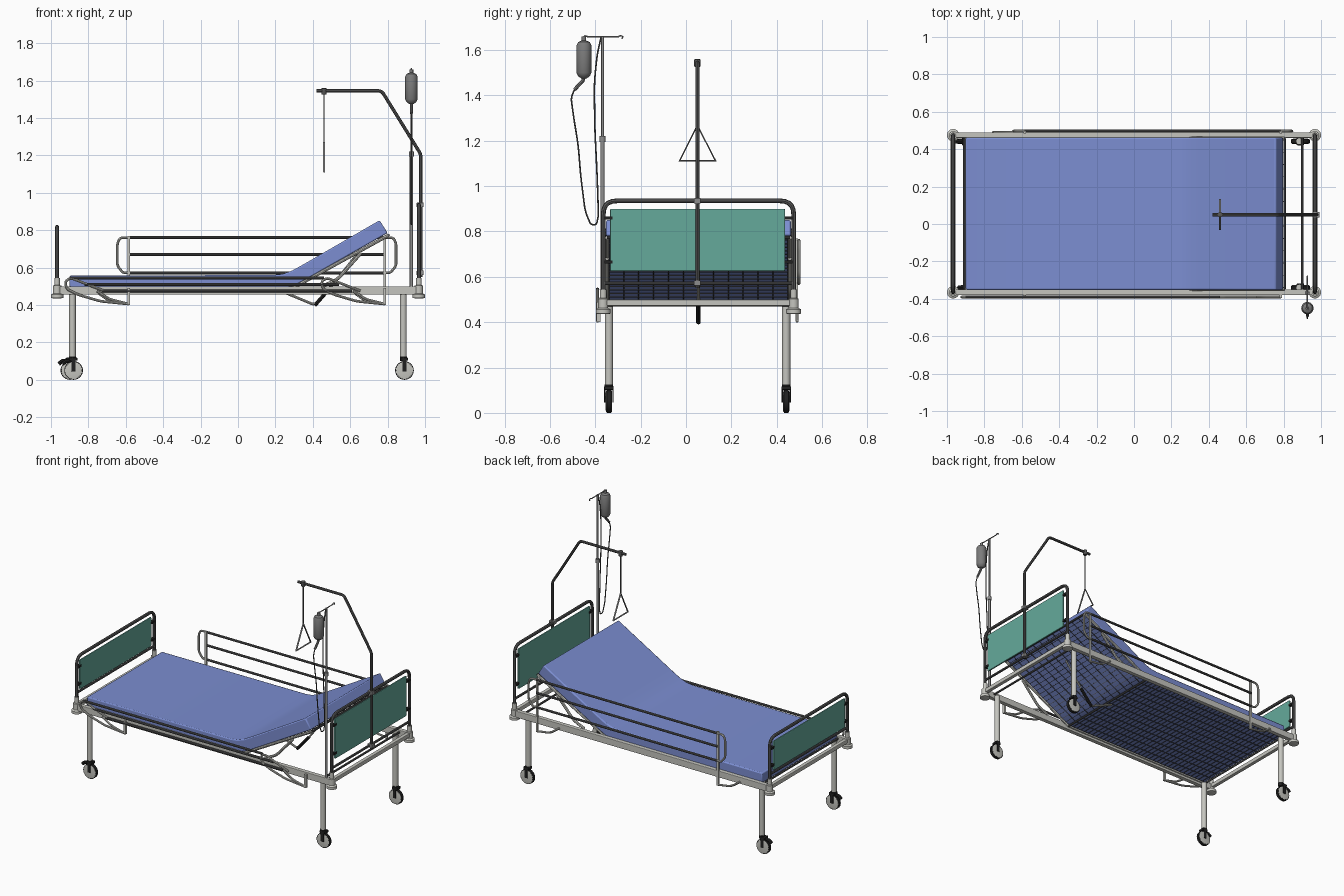
import bpy, bmesh, math
from mathutils import Vector, Matrix

if "Cube" in bpy.data.objects:
    bpy.data.objects.remove(bpy.data.objects["Cube"])

def mat(name, c):
    m = bpy.data.materials.new(name)
    m.diffuse_color = (*c, 1)
    m.use_nodes = True
    m.node_tree.nodes["Principled BSDF"].inputs["Base Color"].default_value = m.diffuse_color
    return m

LIGHT = mat("light grey paint", (0.56, 0.56, 0.52))
DARK = mat("dark grey metal", (0.10, 0.10, 0.10))
MID = mat("mid grey metal", (0.27, 0.27, 0.27))
BLACK = mat("black rubber", (0.015, 0.015, 0.015))
BLUE = mat("blue mattress", (0.20, 0.27, 0.64))
GREEN = mat("green panel", (0.13, 0.40, 0.33))
BAG = mat("bag grey", (0.20, 0.20, 0.20))

Y0, Y1, YC = -0.365, 0.475, 0.055      # bed sides and middle line

def finish(name, me, m, smooth=True):
    me.materials.clear()
    me.materials.append(m)
    ob = bpy.data.objects.new(name, me)
    bpy.context.collection.objects.link(ob)
    if smooth:
        me.shade_smooth()
        me.set_sharp_from_angle(angle=math.radians(35))
    return ob

def box(name, lo, hi, m, bevel=0.0):
    lo, hi = Vector(lo), Vector(hi)
    bm = bmesh.new()
    bmesh.ops.create_cube(bm, size=1, matrix=Matrix.Translation((lo + hi) / 2) @ Matrix.Diagonal((*(hi - lo), 1)))
    me = bpy.data.meshes.new(name)
    bm.to_mesh(me)
    bm.free()
    ob = finish(name, me, m, False)
    if bevel:
        b = ob.modifiers.new("bevel", 'BEVEL')
        b.width, b.segments = bevel, 2
    return ob

def lathe(name, prof, loc, m, axis='Z', seg=24):
    """Revolve (radius, height) points about an axis through loc."""
    bm = bmesh.new()
    rings = [[bm.verts.new((r * math.cos(2 * math.pi * i / seg), r * math.sin(2 * math.pi * i / seg), h))
              for i in range(seg)] for r, h in prof]
    for a, b in zip(rings, rings[1:]):
        for i in range(seg):
            j = (i + 1) % seg
            bm.faces.new((a[i], a[j], b[j], b[i]))
    bm.faces.new(rings[0][::-1])
    bm.faces.new(rings[-1])
    rot = Matrix.Rotation(math.pi / 2, 4, 'X') if axis == 'Y' else Matrix()
    bmesh.ops.transform(bm, matrix=Matrix.Translation(loc) @ rot, verts=bm.verts)
    me = bpy.data.meshes.new(name)
    bm.to_mesh(me)
    bm.free()
    return finish(name, me, m)

def fillet(pts, rad, n=5):
    pts = [Vector(p) for p in pts]
    out = [pts[0]]
    for a, b, c in zip(pts, pts[1:], pts[2:]):
        d = min(rad, (a - b).length * .45, (c - b).length * .45)
        p, q = b + (a - b).normalized() * d, b + (c - b).normalized() * d
        for i in range(n + 1):
            t = i / n
            out.append(p * (1 - t) ** 2 + b * 2 * t * (1 - t) + q * t * t)
    return out + [pts[-1]]

def tubes(name, paths, r, m, rad=0.0, res=2, cyclic=False):
    """Sweep a round section along one or more paths as one mesh."""
    cu = bpy.data.curves.new(name, 'CURVE')
    cu.dimensions = '3D'
    cu.bevel_depth, cu.bevel_resolution, cu.use_fill_caps = r, res, True
    for pts in paths:
        pts = fillet(pts, rad) if rad else pts
        sp = cu.splines.new('POLY')
        sp.points.add(len(pts) - 1)
        sp.use_cyclic_u = cyclic
        for p, v in zip(sp.points, pts):
            p.co = (*v, 1)
    tmp = bpy.data.objects.new("tmp", cu)
    bpy.context.collection.objects.link(tmp)
    dg = bpy.context.evaluated_depsgraph_get()
    me = bpy.data.meshes.new_from_object(tmp.evaluated_get(dg))
    bpy.data.objects.remove(tmp)
    return finish(name, me, m)

# under frame: side rails, end rails
for s, y in (("front", Y0), ("back", Y1)):
    box(s + "_side_rail", (-0.965, y - .015, .455), (0.965, y + .015, .50), LIGHT, .004)
for s, x in (("foot", -0.967), ("head", 0.967)):
    box(s + "_end_rail", (x - .013, Y0, .472), (x + .013, Y1, .50), LIGHT, .004)
tubes("head_cross_bar", [[(.90, Y0, .485), (.90, Y1, .485)]], .007, DARK)

# corner bumpers, legs and casters
for sx, x, lx in (("foot", -0.967, -0.885), ("head", 0.967, 0.884)):
    for sy, y, ly in (("front", Y0, -0.34), ("back", Y1, 0.442)):
        n = f"{sx}_{sy}_"
        lathe(n + "bumper", [(.02, .435), (.033, .438), (.033, .456), (.022, .462), (.022, .503), (.012, .507)], (x, y, 0), LIGHT)
        lathe(n + "leg", [(.018, .125), (.018, .47)], (lx, ly, 0), LIGHT)
        wx = lx + .006 - (.02 if (sx, sy) == ("foot", "back") else 0)
        lathe(n + "tyre", [(.044, -.013), (.05, -.009), (.05, .009), (.044, .013)], (wx, ly, .05), BLACK, 'Y', 28)
        lathe(n + "wheel_disc", [(.036, -.0145), (.046, -.0125), (.046, .0125), (.036, .0145)], (wx, ly, .05), LIGHT, 'Y', 28)
        lathe(n + "caster_stem", [(.016, .10), (.019, .105), (.019, .125), (.012, .13)], (lx, ly, 0), BLACK, seg=16)
        for d in (-.018, .018):
            box(n + "fork", (wx - .011, ly + d - .003, .045), (wx + .011, ly + d + .003, .115), BLACK, .002)
        box(n + "fork_top", (wx - .02, ly - .021, .102), (wx + .02, ly + .021, .118), BLACK, .003)
        if sx == "foot":
            tubes(n + "brake_pedal", [[(wx, ly, .105), (wx - .04, ly, .10), (wx - .06, ly, .085)]], .011, BLACK)

# head board and foot board: arch, panel, clips
for s, x, top, p0, p1 in (("head", .967, .935, .625, .90), ("foot", -.967, .818, .585, .785)):
    tubes(s + "_arch", [[(x, Y0, .50), (x, Y0, top), (x, Y1, top), (x, Y1, .50)]], .0105, DARK, rad=.06)
    pan = box(s + "_panel", (x - .006, -.335, p0), (x + .006, .437, p1), GREEN)
    b = pan.modifiers.new("round", 'BEVEL')
    b.width, b.segments = .005, 2
    for y in (Y0, Y1):
        lathe(s + "_arch_socket", [(.015, .50), (.015, .545)], (x, y, 0), LIGHT, seg=16)
        yi = y + (.022 if y < 0 else -.022)
        for z in (p0 + .04, p1 - .04):
            box(s + "_panel_clip", (x - .01, yi - .018, z - .007), (x + .01, yi + .018, z + .007), BLACK)
    tubes(s + "_lower_bar", [[(x, Y0, .572), (x, Y1, .572)]], .008, DARK)

# mattress: bent profile extruded across the bed
prof = [(-.90, .487), (.24, .487), (.29, .497), (.35, .528), (.80, .785), (.757, .853),
        (.36, .623), (.29, .584), (.24, .566), (.19, .56), (-.90, .557)]
bm = bmesh.new()
f = bm.faces.new([bm.verts.new((x, -.352, z)) for x, z in prof])
ext = bmesh.ops.extrude_face_region(bm, geom=[f])
bmesh.ops.translate(bm, vec=(0, .814, 0), verts=[v for v in ext["geom"] if isinstance(v, bmesh.types.BMVert)])
bmesh.ops.recalc_face_normals(bm, faces=bm.faces)
me = bpy.data.meshes.new("mattress")
bm.to_mesh(me)
bm.free()
mt = finish("mattress", me, BLUE)
b = mt.modifiers.new("bevel", 'BEVEL')
b.width, b.segments, b.angle_limit = .007, 2, math.radians(50)

# wire mesh base following the underside of the mattress
base = [Vector((-.90, 0, .48)), Vector((.27, 0, .48)), Vector((.805, 0, .777))]
wires = [[p + Vector((0, -.34 + i * .0658, 0)) for p in base] for i in range(13)]
for a, c in zip(base, base[1:]):
    n = int((c - a).length / .032)
    for i in range(n + 1):
        p = a.lerp(c, i / n)
        wires.append([p + Vector((0, -.345, 0)), p + Vector((0, .455, 0))])
tubes("wire_base", wires, .0022, DARK, res=0)
for s, y in (("front", -.348), ("back", .458)):
    tubes(s + "_back_rest_tube", [[(.27, y, .478), (.805, y, .773)]], .009, LIGHT)
    tubes(s + "_base_tube", [[(-.905, y, .478), (.27, y, .478)]], .008, LIGHT)
    # struts that hold the back rest up
    tubes(s + "_back_rest_strut", [[(.45, y, .50), (.53, y, .535), (.66, y, .68)]], .009, LIGHT, rad=.03)
for s, x, z in (("foot", -.907, .487), ("hinge", .27, .476), ("top", .805, .773)):
    tubes(s + "_base_bar", [[(x, -.348, z), (x, .458, z)]], .007, DARK)

# back rest lift mechanism
tubes("lift_arm", [[(.24, YC, .47), (.29, YC, .45), (.41, YC, .40), (.46, YC, .46)]], .007, LIGHT, rad=.02)
tubes("lift_piston", [[(.41, YC, .397), (.50, YC, .50)]], .010, BLACK)
tubes("lift_rod", [[(.50, YC, .50), (.63, YC, .665)]], .006, LIGHT)

# raised guard on the back side
G = .497
tubes("raised_guard_bars", [[(-.585, G, z), (.785, G, z)] for z in (.76, .67, .572)], .008, DARK)
for x, d in ((-.585, -1), (.785, 1)):
    box("raised_guard_post", (x - .007, G - .012, .40), (x + .007, G - .002, .77), LIGHT)
    tubes("raised_guard_end", [[(x, G, .76), (x + d * .045, G, .76), (x + d * .06, G, .73),
                                (x + d * .06, G, .61), (x + d * .03, G, .572), (x, G, .572)]], .007, LIGHT, rad=.015)
    tubes("raised_guard_foot", [[(x, G - .007, .405), (x - .10, G - .007, .42), (x - .17, G - .007, .47)]], .007, LIGHT, rad=.03)

# lowered guard on the front side
G = -.39
tubes("lowered_guard_bars", [[(-.90, G, .545), (.46, G, .545)], [(-.82, G, .51), (.54, G, .51)],
                             [(-.73, G, .475), (.61, G, .475)]], .008, DARK)
for x in (-.585, .785):
    box("lowered_guard_post", (x - .007, G - .005, .40), (x + .007, G + .012, .49), LIGHT)
    tubes("lowered_guard_end", [[(x - .13, G, .475), (x - .31, G, .545), (x - .34, G, .525), (x - .33, G, .485),
                                 (x - .27, G, .455), (x - .15, G, .42), (x, G, .405)]], .007, LIGHT, rad=.02)
    tubes("lowered_guard_link", [[(x - .17, G, .475), (x - .10, G, .43), (x, G, .405)]], .007, LIGHT, rad=.02)

# lifting pole with hanging triangle grip
tubes("lifting_pole", [[(.978, YC - .005, .55), (.978, YC - .005, 1.205), (.768, YC - .005, 1.545), (.42, YC - .005, 1.545)]],
      .009, DARK, rad=.02)
for z in (.572, .935):
    box("pole_clamp", (.955, YC - .02, z - .012), (.993, YC + .01, z + .012), MID, .003)
lathe("grip_collar", [(.012, 1.525), (.014, 1.53), (.014, 1.558), (.01, 1.56)], (.46, YC - .005, 0), DARK, seg=16)
tubes("grip_strap", [[(.46, YC - .005, 1.53), (.46, YC - .005, 1.27)]], .0035, DARK)
tubes("triangle_grip", [[(.46, YC - .005, 1.268), (.46, -.028, 1.112), (.46, .130, 1.112)]], .006, MID, cyclic=True)

# drip stand
X, Y = .927, -.368
lathe("stand_lower_pole", [(.009, .49), (.009, 1.20)], (X, Y, 0), MID, seg=14)
lathe("stand_upper_pole", [(.006, 1.20), (.006, 1.66)], (X, Y, 0), MID, seg=14)
lathe("stand_collar", [(.013, 1.195), (.013, 1.22)], (X, Y, 0), MID, seg=14)
tubes("stand_hooks", [[(X, -.45, 1.645), (X, -.455, 1.655), (X, -.445, 1.663), (X, -.43, 1.658), (X, -.30, 1.658),
                       (X, -.29, 1.664), (X, -.278, 1.66), (X, -.283, 1.65)]], .0035, MID)

# drip bag with cap, drip chamber and tube
lathe("drip_bag", [(.012, 1.475), (.026, 1.485), (.033, 1.50), (.033, 1.62), (.026, 1.635), (.010, 1.642), (.010, 1.66)],
      (X, -.45, 0), BAG)
tubes("drip_chamber", [[(X, -.45, 1.48), (X, -.455, 1.465), (X, -.492, 1.425)]], .008, BAG)
line = [(-.492, 1.425), (-.507, 1.39), (-.495, 1.30), (-.475, 1.18), (-.465, 1.05), (-.445, .89), (-.42, .83),
        (-.395, .83), (-.386, .87), (-.392, 1.05), (-.402, 1.25), (-.405, 1.45), (-.392, 1.58), (-.375, 1.655)]
tubes("drip_tube", [[(X, y, z) for y, z in line]], .0035, DARK, rad=.05)
